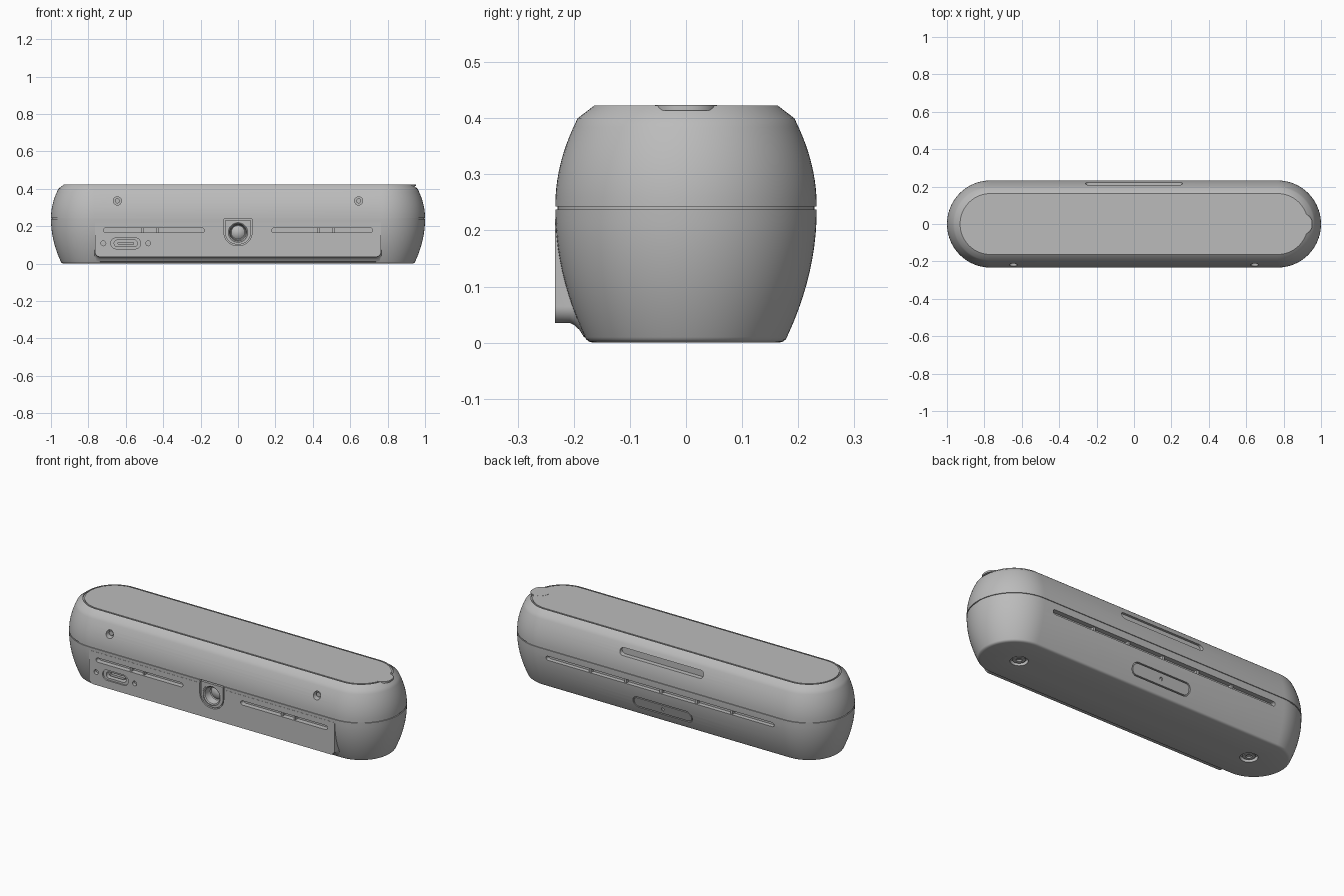
import bpy, bmesh
from math import sin, cos, pi, radians

old = bpy.data.objects.get("Cube")
if old:
    bpy.data.objects.remove(old, do_unlink=True)

grey = bpy.data.materials.new("satin grey")
grey.use_nodes = True
COLOUR = (0.5, 0.5, 0.5, 1)
grey.diffuse_color = COLOUR
grey.node_tree.nodes["Principled BSDF"].inputs["Base Color"].default_value = COLOUR

HALF = 0.767      # half length of the straight middle
FRONT = -0.2335   # plane of the front panel


def rounded(cx, cy, w, h, r=None, top_r=None, n=12):
    """Rounded rectangle outline; a pill or circle by default."""
    r = min(w, h) / 2 if r is None else r
    top_r = r if top_r is None else top_r
    pts = []
    for k, (sx, sy) in enumerate(((1, 1), (-1, 1), (-1, -1), (1, -1))):
        q = top_r if sy > 0 else r
        for i in range(n + 1):
            a = (k + i / n) * pi / 2
            pts.append((cx + sx * (w / 2 - q) + q * cos(a),
                        cy + sy * (h / 2 - q) + q * sin(a)))
    return pts


def loft(name, rings):
    """Bridge matching rings of points and cap both ends."""
    bm = bmesh.new()
    rows = [[bm.verts.new(p) for p in ring] for ring in rings]
    n = len(rows[0])
    for a, b in zip(rows, rows[1:]):
        for i in range(n):
            j = (i + 1) % n
            bm.faces.new((a[i], a[j], b[j], b[i]))
    bm.faces.new(rows[0])
    bm.faces.new(rows[-1])
    bmesh.ops.remove_doubles(bm, verts=bm.verts[:], dist=1e-5)
    bmesh.ops.recalc_face_normals(bm, faces=bm.faces[:])
    mesh = bpy.data.meshes.new(name)
    bm.to_mesh(mesh)
    bm.free()
    mesh.materials.append(grey)
    ob = bpy.data.objects.new(name, mesh)
    bpy.context.collection.objects.link(ob)
    return ob


def along_y(name, outline, y0, y1, tilt=0, cz=0):
    return loft(name, [[(x, y + tilt * (z - cz), z) for x, z in outline] for y in (y0, y1)])


def along_z(name, outline, z0, z1):
    return loft(name, [[(x, y, z) for x, y in outline] for z in (z0, z1)])


def activate(ob):
    bpy.ops.object.select_all(action='DESELECT')
    ob.select_set(True)
    bpy.context.view_layer.objects.active = ob


def cut(cutter, *targets):
    for ob in targets:
        mod = ob.modifiers.new("cut", 'BOOLEAN')
        mod.operation = 'DIFFERENCE'
        mod.solver = 'EXACT'
        mod.object = cutter
        activate(ob)
        bpy.ops.object.modifier_apply(modifier=mod.name)
    bpy.data.objects.remove(cutter, do_unlink=True)


# Barrel-sided shell with a seam and a grooved top lid
profile = [(0.165, 0), (0.173, 0.002), (0.178, 0.006)]
STEPS = 10
for i in range(STEPS + 1):
    t = 1 - i / STEPS
    profile.append((0.233 - 0.053 * t * t, 0.237 - 0.227 * t))
profile += [(0.229, 0.2375), (0.229, 0.2425)]
for i in range(STEPS + 1):
    t = i / STEPS
    profile.append((0.233 - 0.04 * t * t, 0.243 + 0.157 * t))
profile += [(0.163, 0.423), (0.163, 0.416), (0.154, 0.416), (0.154, 0.423)]
shell = loft("shell", [[(x, y, z) for x, y in
                        rounded(0, 0, 2 * (HALF + r), 2 * r, n=20)] for r, z in profile])

# Flat front panel that flares into the shell
flare = [(0, FRONT), (0, -0.207), (0.004, -0.199), (0.012, -0.19), (0.025, -0.182), (0.028, -0.17)]
panel = loft("front_panel", [[(x, y, z) for x, z in
                              rounded(0, 0.1275, 1.53 + 2 * d, 0.185 + 2 * d, 0.03 + d, 0.004 + d)]
                             for d, y in flare])

# Lens mount in a U-shaped recess
cut(along_y("cutter", rounded(0, 0.167, 0.15, 0.142, 0.07, 0.004), -0.3, -0.215), shell, panel)
mount = along_y("lens_mount", rounded(0, 0.167, 0.138, 0.13, 0.064, 0.003), -0.232, -0.21)
cut(along_y("cutter", rounded(0, 0.167, 0.114, 0.114, n=16), -0.3, -0.16), shell, panel, mount)
lens_steps = [(0.0575, -0.16), (0.0575, -0.23), (0.052, -0.232), (0.046, -0.228),
              (0.04, -0.19), (0.036, -0.186), (0.028, -0.192), (0.016, -0.197), (0.004, -0.199)]
loft("lens", [[(x, y, z) for x, z in rounded(0, 0.167, 2 * r, 2 * r)] for r, y in lens_steps])

# Front vents, each with small ribs
for side in (-1, 1):
    cut(along_y("cutter", rounded(side * 0.45, 0.178, 0.54, 0.024), -0.3, -0.205), shell, panel)
    for x in (0.43, 0.51):
        along_y("front_vent_rib", rounded(side * x, 0.178, 0.012, 0.026, 0.001), -0.224, -0.2)
    # Screw holes above the panel
    cut(along_y("cutter", rounded(side * 0.645, 0.335, 0.044, 0.044), -0.3, -0.19), shell)
    along_y("front_screw", rounded(side * 0.645, 0.335, 0.026, 0.026), -0.206, -0.18)

# Charging port with a hole on either side
cut(along_y("cutter", rounded(-0.6, 0.108, 0.16, 0.058), -0.3, -0.225), shell, panel)
cut(along_y("cutter", rounded(-0.6, 0.108, 0.124, 0.036), -0.3, -0.19), shell, panel)
along_y("port_tongue", rounded(-0.6, 0.108, 0.09, 0.012), -0.22, -0.18)
for x in (-0.72, -0.48):
    cut(along_y("cutter", rounded(x, 0.108, 0.026, 0.026, n=6), -0.3, -0.215), shell, panel)

# Long rear vent with ribs, and the upper rear slot
cut(along_y("cutter", rounded(0, 0.19, 1.42, 0.024), 0.205, 0.3), shell)
for i in range(-2, 3):
    along_y("rear_vent_rib", rounded(i * 0.22, 0.19, 0.014, 0.026, 0.001), 0.2, 0.224)
cut(along_y("cutter", rounded(0, 0.345, 0.52, 0.04), 0.196, 0.3), shell)

# Rear button sitting in a tilted recess
cut(along_y("cutter", rounded(0, 0.08, 0.37, 0.068), 0.197, 0.3, 0.32, 0.08), shell)
button = along_y("rear_button", rounded(0, 0.08, 0.358, 0.056), 0.18, 0.2065, 0.32, 0.08)
cut(along_y("cutter", rounded(0, 0.08, 0.018, 0.018, n=5), 0.2, 0.3), button)

# Recessed screws underneath
for x in (-0.735, 0.735):
    cut(along_z("cutter", rounded(x, 0, 0.09, 0.09), -0.1, 0.02), shell)
    screw = along_z("base_screw", rounded(x, 0, 0.064, 0.064), 0.006, 0.03)
    cut(along_z("cutter", rounded(x, 0, 0.03, 0.03, n=6), -0.1, 0.014), screw)

# Thumb tab on the lid's left end
along_z("lid_tab", rounded(0.903, 0, 0.1, 0.11, 0.05), 0.414, 0.4235)

# Smooth curves, crisp edges
for ob in list(bpy.context.scene.objects):
    if ob.type == 'MESH' and ob.data.materials and ob.data.materials[0] == grey:
        activate(ob)
        bpy.ops.object.shade_smooth_by_angle(angle=radians(30))
